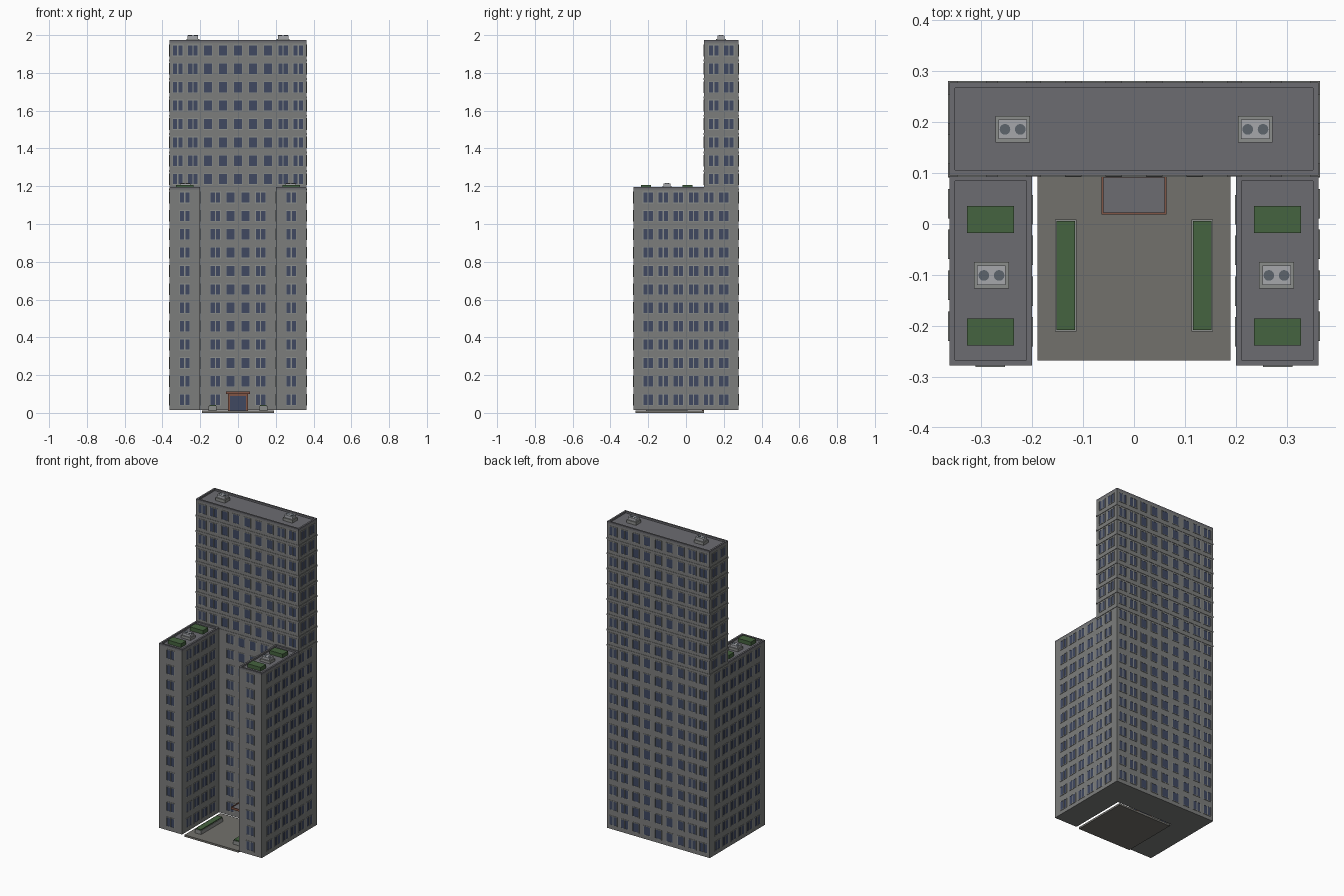
import bpy, bmesh
from mathutils import Vector, Matrix

if "Cube" in bpy.data.objects:
    bpy.data.objects.remove(bpy.data.objects["Cube"])

def mat(name, c):
    m = bpy.data.materials.new(name)
    m.diffuse_color = (*c, 1)
    m.use_nodes = True
    m.node_tree.nodes["Principled BSDF"].inputs["Base Color"].default_value = m.diffuse_color
    return m

WALL = mat("wall", (.20, .205, .20))
ROOF = mat("roof", (.15, .15, .165))
GLASS = mat("glass", (.05, .065, .12))
FRAME = mat("frame", (.26, .27, .26))
PAVE = mat("paving", (.17, .165, .15))
GREEN = mat("planting", (.06, .125, .05))
METAL = mat("metal", (.38, .39, .41))
DARK = mat("fan_dark", (.11, .13, .15))
BROWN = mat("door_frame", (.22, .09, .06))

def box(bm, c, s):
    bmesh.ops.create_cube(bm, size=1, matrix=Matrix.Translation(c) @ Matrix.Diagonal((*s, 1)))

def span(bm, x0, x1, y0, y1, z0, z1):
    box(bm, ((x0 + x1) / 2, (y0 + y1) / 2, (z0 + z1) / 2), (x1 - x0, y1 - y0, z1 - z0))

def finish(bm, name, material):
    me = bpy.data.meshes.new(name)
    bm.to_mesh(me)
    bm.free()
    me.materials.append(material)
    ob = bpy.data.objects.new(name, me)
    bpy.context.collection.objects.link(ob)
    return ob

def block(name, material, *dims):
    bm = bmesh.new()
    span(bm, *dims)
    return finish(bm, name, material)

def ring(bm, x0, x1, y0, y1, z0, z1, t):
    span(bm, x0, x1, y0, y0 + t, z0, z1)
    span(bm, x0, x1, y1 - t, y1, z0, z1)
    span(bm, x0, x0 + t, y0 + t, y1 - t, z0, z1)
    span(bm, x1 - t, x1, y0 + t, y1 - t, z0, z1)

# main dimensions
X, Y, YM, XI = .3625, .2785, .095, .2005
Z0, FH = .015, .0973
ZW, ZT = Z0 + 12 * FH, Z0 + 20 * FH
PAR = .012

# tower, wings, roofs and parapets
for name, d, top in (("tower", (-X, X, YM, Y), ZT),
                     ("left_wing", (-X, -XI, -Y, YM), ZW),
                     ("right_wing", (XI, X, -Y, YM), ZW)):
    block(name + "_walls", WALL, *d, Z0, top)
    block(name + "_roof", ROOF, d[0] + .01, d[1] - .01, d[2] + .01, d[3] - .01, top - .002, top + .001)
    bm = bmesh.new()
    ring(bm, *d, top, top + PAR, .011)
    finish(bm, name + "_parapet", ROOF)

# thin ledges round the upper floors
bm = bmesh.new()
for k in range(12, 20):
    z = Z0 + k * FH
    ring(bm, -X - .003, X + .003, YM - .002, Y + .002, z - .004, z + .006, .006)
finish(bm, "floor_ledges", WALL)

# windows: frame bars standing proud, glass set back
frames, panes = bmesh.new(), bmesh.new()

def window(o, u, n, a, z, double):
    w, h, t = (.054 if double else .045), .058, .004
    au, an, up = Vector(map(abs, u)), Vector(map(abs, n)), Vector((0, 0, 1))
    def bar(bm, da, dz, sw, sh, d):
        box(bm, o + u * (a + da) + up * (z + dz) + n * (d / 2), au * sw + an * d + up * sh)
    bar(panes, 0, 0, w, h, .0012)
    for s in (-1, 1):
        bar(frames, s * w / 2, 0, t, h + t, .0025)
        bar(frames, 0, s * h / 2, w - t, t, .0025)
    if double:
        bar(frames, 0, 0, .006, h - t, .0025)

def facade(o, u, n, cols, floors, doubles=None, skip=()):
    for k in floors:
        for i, a in enumerate(cols):
            if (k, i) not in skip:
                window(Vector(o), Vector(u), Vector(n), a, Z0 + k * FH + .055,
                       doubles is None or i in doubles)

nine = [(i - 4) * .0797 for i in range(9)]
four = [-.12, -.04, .04, .12]
six = [(i - 2.5) * .0804 for i in range(6)]
low, high = range(12), range(12, 20)
FX, FY = (1, 0, 0), (0, 1, 0)
facade((0, Y, 0), FX, (0, 1, 0), nine, range(20), (0, 1, 7, 8))
facade((0, YM, 0), FX, (0, -1, 0), nine, high, (0, 1, 7, 8))
facade((0, YM, 0), FX, (0, -1, 0), four, low, (0, 3), ((0, 1), (0, 2)))
for s in (-1, 1):
    facade((s * .282, -Y, 0), FX, (0, -1, 0), [0], low)
    facade((s * X, 0, 0), FY, (s, 0, 0), six, low)
    facade((s * X, (Y + YM) / 2, 0), FY, (s, 0, 0), [-.04, .04], high)
    facade((s * XI, (YM - Y) / 2, 0), FY, (-s, 0, 0), four, low)
finish(frames, "window_frames", FRAME)
finish(panes, "window_glass", GLASS)

# courtyard paving and planters
block("courtyard_paving", PAVE, -.19, .19, -.268, YM, 0, .012)
for s, side in ((-1, "left"), (1, "right")):
    cx = s * .134
    bm = bmesh.new()
    ring(bm, cx - .021, cx + .021, -.211, .009, .012, .036, .004)
    finish(bm, side + "_planter_box", FRAME)
    block(side + "_planter_hedge", GREEN, cx - .018, cx + .018, -.208, .006, .012, .042)
    # roof planting beds on the wings
    for y, end in ((.009, "back"), (-.2125, "front")):
        block(f"{side}_roof_bed_{end}", GREEN, s * .282 - .046, s * .282 + .046,
              y - .0265, y + .0265, ZW, ZW + .025)

# entrance: door, frame, canopy
block("entrance_door", GLASS, -.042, .042, YM - .006, YM, .012, .09)
bm = bmesh.new()
for s in (-1, 1):
    box(bm, (s * .047, YM - .005, .053), (.01, .01, .082))
box(bm, (0, YM - .005, .095), (.104, .01, .01))
finish(bm, "entrance_frame", BROWN)
block("canopy_slab", ROOF, -.06, .06, .023, YM, .101, .109)
bm = bmesh.new()
ring(bm, -.064, .064, .019, YM, .100, .114, .004)
finish(bm, "canopy_edge", BROWN)

# rooftop air units with two fans each
def air_unit(name, x, y, z, h):
    block(name + "_base", FRAME, x - .034, x + .034, y - .026, y + .026, z, z + h * .5)
    block(name + "_case", METAL, x - .028, x + .028, y - .019, y + .019, z + h * .5, z + h - .002)
    bm = bmesh.new()
    for s in (-1, 1):
        bmesh.ops.create_cone(bm, cap_ends=True, segments=16, radius1=.0105, radius2=.0105, depth=.004,
                              matrix=Matrix.Translation((x + s * .015, y, z + h - .002)))
    finish(bm, name + "_fans", DARK)

for s, side in ((-1, "left"), (1, "right")):
    air_unit(side + "_tower_air_unit", s * .2385, .186, ZT, 2 - ZT)
    air_unit(side + "_wing_air_unit", s * .28, -.101, ZW, .034)
